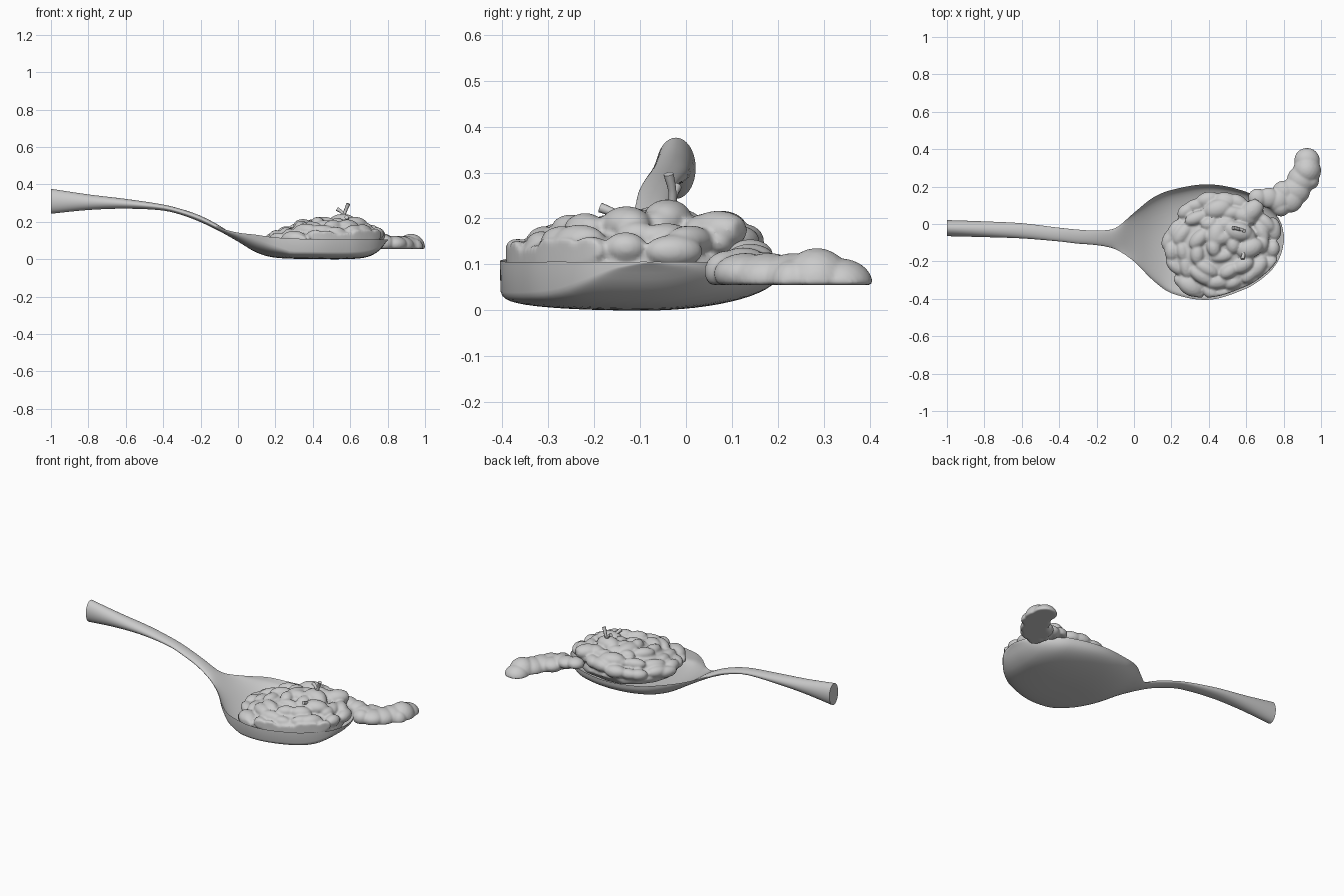
import bpy, bmesh, math, random
from mathutils import Vector, Matrix

if "Cube" in bpy.data.objects:
    bpy.data.objects.remove(bpy.data.objects["Cube"])

random.seed(4)

# spoon stations: x, y low, y high, top z, rim z, bottom z
ROWS = [
    (-1.00, -0.065, 0.021, 0.376, 0.310, 0.243),
    (-0.80, -0.070, 0.014, 0.346, 0.305, 0.263),
    (-0.60, -0.077, 0.004, 0.322, 0.296, 0.270),
    (-0.40, -0.093, -0.020, 0.292, 0.276, 0.260),
    (-0.30, -0.105, -0.030, 0.267, 0.251, 0.236),
    (-0.20, -0.113, -0.035, 0.232, 0.216, 0.198),
    (-0.10, -0.135, -0.022, 0.180, 0.168, 0.150),
    (0.00, -0.200, 0.060, 0.112, 0.142, 0.094),
    (0.10, -0.300, 0.140, 0.055, 0.130, 0.035),
    (0.20, -0.370, 0.182, 0.026, 0.116, 0.008),
    (0.40, -0.405, 0.212, 0.020, 0.107, 0.001),
    (0.60, -0.345, 0.172, 0.021, 0.105, 0.001),
    (0.70, -0.280, 0.110, 0.036, 0.106, 0.014),
    (0.76, -0.215, 0.050, 0.070, 0.105, 0.050),
    (0.79, -0.150, -0.005, 0.097, 0.105, 0.088),
    (0.803, -0.085, -0.070, 0.105, 0.106, 0.104),
]


def station(x):
    """Smooth (Hermite) interpolation of the station table."""
    x = min(max(x, ROWS[0][0]), ROWS[-1][0])
    i = 0
    while i < len(ROWS) - 2 and x > ROWS[i + 1][0]:
        i += 1
    a, b = ROWS[i], ROWS[i + 1]
    p, n = ROWS[max(i - 1, 0)], ROWS[min(i + 2, len(ROWS) - 1)]
    h = b[0] - a[0]
    t = (x - a[0]) / h
    out = []
    for k in range(1, 6):
        ma = (b[k] - p[k]) / (b[0] - p[0]) * h
        mb = (n[k] - a[k]) / (n[0] - a[0]) * h
        out.append((2*t**3 - 3*t*t + 1) * a[k] + (t**3 - 2*t*t + t) * ma
                   + (3*t*t - 2*t**3) * b[k] + (t**3 - t*t) * mb)
    return out


def finish(bm, name, angle=None):
    bmesh.ops.recalc_face_normals(bm, faces=bm.faces)
    me = bpy.data.meshes.new(name)
    bm.to_mesh(me)
    bm.free()
    ob = bpy.data.objects.new(name, me)
    bpy.context.collection.objects.link(ob)
    if angle:
        bpy.ops.object.select_all(action='DESELECT')
        bpy.context.view_layer.objects.active = ob
        ob.select_set(True)
        bpy.ops.object.shade_smooth_by_angle(angle=math.radians(angle))
    return ob


# spoon: one loft from the handle end to the bowl tip, steeper wall on the front side
bm = bmesh.new()
xs = [-1 + 0.04 * i for i in range(23)] + [-0.1 + 0.025 * i for i in range(32)]
xs += [0.70, 0.72, 0.74, 0.76, 0.775, 0.785, 0.79, 0.795, 0.80, 0.803]
N = 64
rings = []
for x in xs:
    yl, yr, zt, zr, zb = station(x)
    blend = min(max((x + 0.08) / 0.36, 0), 1)
    ring = []
    for j in range(N):
        a = 2 * math.pi * j / N
        c, s = math.cos(a), math.sin(a)
        e = 1 + blend * ((0.2 if c < 0 else 0.75) - 1)
        w = abs(s) ** e if abs(s) > 1e-6 else 0
        z = zr + ((zt if s > 0 else zb) - zr) * w
        inset = 1 - 0.03 * blend if s > 1e-6 else 1
        ring.append(bm.verts.new((x, (yl + yr) / 2 + c * (yr - yl) / 2 * inset, z)))
    rings.append(ring)
for r0, r1 in zip(rings, rings[1:]):
    for j in range(N):
        k = (j + 1) % N
        bm.faces.new((r0[j], r0[k], r1[k], r1[j]))
bm.faces.new(rings[0])
bm.faces.new(rings[-1])
finish(bm, "spoon", 50)


def blob(bm, pos, size, turn=0, floor=None):
    """Add a lump, flattened below the floor height."""
    m = Matrix.Translation(pos) @ Matrix.Rotation(turn, 4, 'Z') @ Matrix.Diagonal((*size, 1))
    vs = bmesh.ops.create_icosphere(bm, subdivisions=3, radius=1, matrix=m)['verts']
    for v in vs:
        if floor is not None:
            v.co.z = max(v.co.z, floor)


def fuse(ob, voxel):
    """Merge the lumps into one soft skin."""
    r = ob.modifiers.new("fuse", 'REMESH')
    r.mode = 'VOXEL'
    r.voxel_size = voxel
    r.use_smooth_shade = True
    s = ob.modifiers.new("soften", 'SMOOTH')
    s.factor = 0.5
    s.iterations = 4


# food mound: domed heap of lumps kept inside the bowl
CX, CY, RX, RY = 0.475, -0.122, 0.312, 0.29


def dome(x, y):
    r2 = ((x - CX) / RX) ** 2 + ((y - CY) / RY) ** 2
    return 0.105 + 0.105 * max(0, 1 - r2) ** 0.6 + 0.04 * (x - CX) + 0.05 * (y - CY)


bm = bmesh.new()
blob(bm, (CX, CY, 0.09), (0.295, 0.27, 0.10), 0, 0.05)
for ring_r, count in ((0.9, 21), (0.68, 14), (0.45, 9), (0.2, 4)):
    for i in range(count):
        a = 2 * math.pi * (i + random.uniform(-0.25, 0.25)) / count
        rr = ring_r + random.uniform(-0.05, 0.05)
        x = CX + RX * rr * math.cos(a)
        y = CY + RY * rr * math.sin(a)
        s = random.uniform(0.033, 0.043)
        blob(bm, (x, y, dome(x, y) - 0.02 + random.uniform(-0.007, 0.007)),
             (s * random.uniform(1.2, 1.9), s, s * 0.9), a + 1.57 + random.uniform(-0.4, 0.4), 0.06)
# larger lumps on top and at the back
for x, y, z, a in ((0.45, 0.08, 0.175, 0.3), (0.56, -0.04, 0.2, -0.2), (0.63, 0.07, 0.175, 0.8),
                   (0.44, -0.06, 0.185, 1.4), (0.62, -0.13, 0.185, 0.4), (0.30, -0.33, 0.11, -0.6)):
    blob(bm, (x, y, z), (0.075, 0.052, 0.042), a, 0.06)
for v in bm.verts:
    yl, yr = station(v.co.x)[:2]
    v.co.y = min(max(v.co.y, yl + 0.012), yr - 0.012)
    # follow the sloping back wall of the bowl
    if v.co.y > 0.12:
        v.co.z = max(v.co.z, 0.085)
fuse(finish(bm, "food_mound"), 0.007)

# food trail spilling over the rim, flat underneath
bm = bmesh.new()
for x, y, z, s, h, f in ((0.66, 0.14, 0.12, 0.050, 0.035, 0.10), (0.72, 0.14, 0.11, 0.055, 0.035, 0.08),
                         (0.77, 0.125, 0.095, 0.062, 0.042, 0.06), (0.80, 0.17, 0.085, 0.062, 0.042, 0.055),
                         (0.785, 0.09, 0.085, 0.050, 0.045, 0.055), (0.835, 0.13, 0.08, 0.070, 0.045, 0.055),
                         (0.865, 0.18, 0.07, 0.078, 0.055, 0.055), (0.895, 0.235, 0.065, 0.078, 0.060, 0.055),
                         (0.925, 0.285, 0.06, 0.076, 0.076, 0.055), (0.925, 0.338, 0.055, 0.070, 0.058, 0.055),
                         (0.945, 0.23, 0.06, 0.045, 0.05, 0.055)):
    blob(bm, (x, y, z), (s, s, h), 0, f)
fuse(finish(bm, "food_trail"), 0.006)

# herb sprigs: short tapered tubes
for i, pts in enumerate((
        ((0.56, -0.03, 0.22), (0.575, -0.03, 0.26), (0.59, -0.038, 0.297)),
        ((0.57, -0.03, 0.23), (0.55, -0.025, 0.255), (0.53, -0.02, 0.268)),
        ((0.57, -0.12, 0.20), (0.585, -0.155, 0.212), (0.58, -0.187, 0.224)))):
    cu = bpy.data.curves.new(f"sprig_{i + 1}", 'CURVE')
    cu.dimensions = '3D'
    cu.bevel_depth = 0.011
    cu.bevel_resolution = 2
    cu.use_fill_caps = True
    sp = cu.splines.new('BEZIER')
    sp.bezier_points.add(len(pts) - 1)
    for bp, p, r in zip(sp.bezier_points, pts, (0.8, 0.8, 1.0)):
        bp.co = Vector(p)
        bp.handle_left_type = bp.handle_right_type = 'AUTO'
        bp.radius = r
    bpy.context.collection.objects.link(bpy.data.objects.new(f"sprig_{i + 1}", cu))
